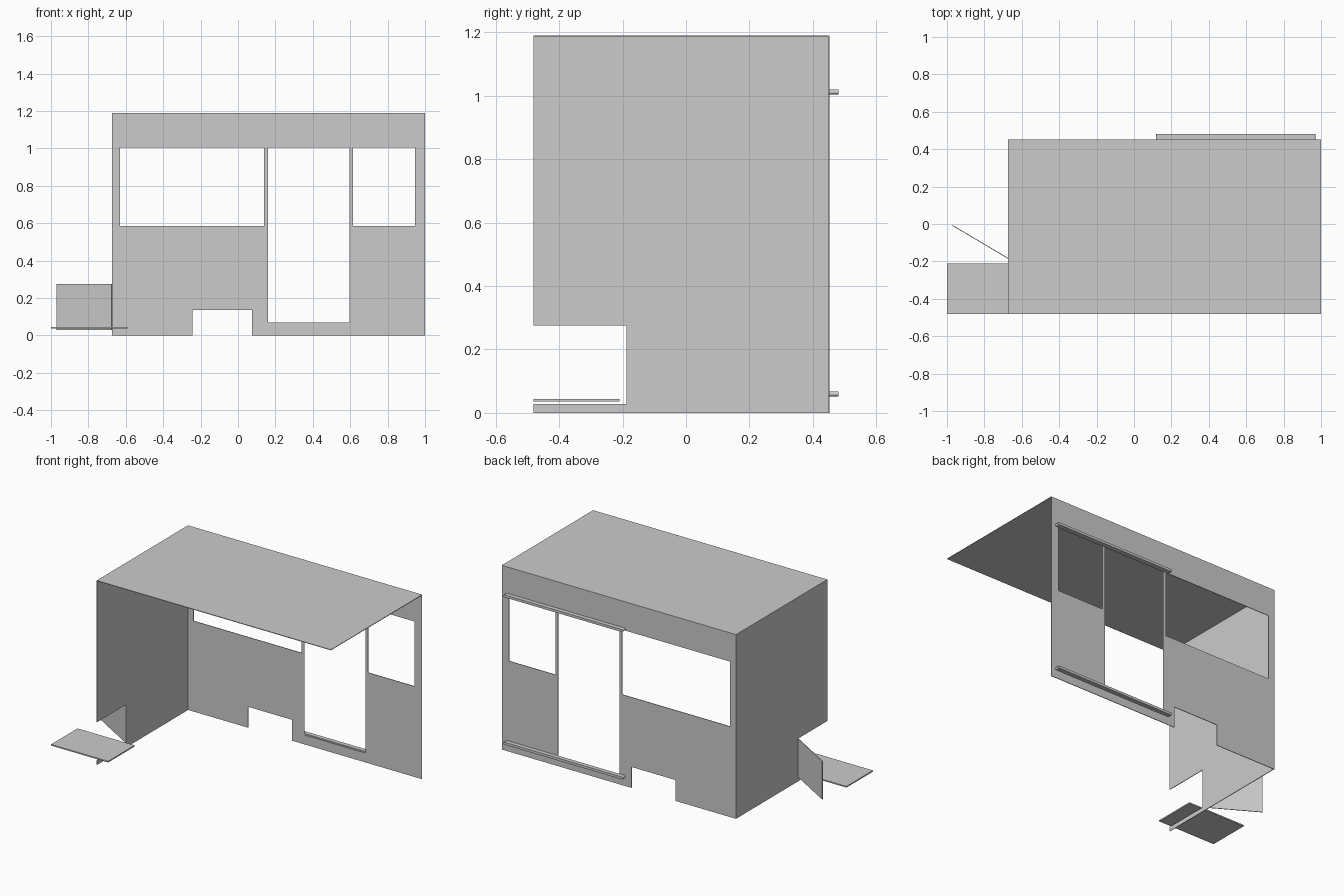
import bpy
from math import pi, cos, sin, atan2, hypot
from mathutils import Matrix, Vector

if "Cube" in bpy.data.objects:
    bpy.data.objects.remove(bpy.data.objects["Cube"])

T = 0.004                       # sheet thickness
X0, X1 = -0.674, 1.0            # body length
Y0, Y1 = -0.48, 0.452           # body depth
H = 1.19                        # body height


def rect(a, b, c, d):
    return [(a, c), (b, c), (b, d), (a, d)]


def sheet(name, loops, thick, origin, u, v):
    """Filled flat outline (later loops are holes) in the u/v plane, extruded about it."""
    cu = bpy.data.curves.new(name, 'CURVE')
    cu.dimensions = '2D'
    cu.fill_mode = 'BOTH'
    cu.extrude = thick / 2
    for pts in loops:
        s = cu.splines.new('POLY')
        s.points.add(len(pts) - 1)
        for p, (a, b) in zip(s.points, pts):
            p.co = (a, b, 0, 1)
        s.use_cyclic_u = True
    tmp = bpy.data.objects.new(name + "_outline", cu)
    bpy.context.collection.objects.link(tmp)
    bpy.context.view_layer.update()
    me = bpy.data.meshes.new_from_object(
        tmp.evaluated_get(bpy.context.evaluated_depsgraph_get()))
    bpy.data.objects.remove(tmp)
    u, v = Vector(u), Vector(v)
    m = Matrix((u, v, u.cross(v))).transposed().to_4x4()
    m.translation = origin
    me.transform(m)
    me.name = name
    ob = bpy.data.objects.new(name, me)
    bpy.context.collection.objects.link(ob)
    for p in me.polygons:
        p.use_smooth = False
    return ob


X, Y, Z = (1, 0, 0), (0, 1, 0), (0, 0, 1)

# Long wall: wheel notch in the outline, two windows and a doorway as holes
wall = [(X0, 0), (-0.243, 0), (-0.243, 0.135), (0.074, 0.135), (0.074, 0),
        (X1, 0), (X1, H), (X0, H)]
sheet("side_wall", [wall,
                    rect(-0.63, 0.14, 0.585, 1.004),
                    rect(0.16, 0.597, 0.06, 1.004),
                    rect(0.616, 0.947, 0.585, 1.004)],
      T, (0, Y1 - T / 2, 0), X, Z)

# End wall with the hatch opening at the outer corner
end = [(Y0, 0), (Y1 - T, 0), (Y1 - T, H), (Y0, H), (Y0, 0.276),
       (-0.187, 0.276), (-0.187, 0.028), (Y0, 0.028)]
sheet("end_wall", [end], T, (X0 + T / 2, 0, 0), Y, Z)

# Roof
sheet("roof", [rect(X0, X1, Y0, Y1)], T, (0, 0, H - T / 2), X, Y)

# Slide-out tray
sheet("tray", [rect(-1.0, -0.592, Y0, -0.21)], 0.008, (0, 0, 0.04), X, Y)

# Open hatch flap, hinged on the end wall
hx, hy = X0, -0.183
dx, dy = -0.97 - hx, -0.008 - hy
n = hypot(dx, dy)
sheet("hatch_flap", [rect(0, n, 0.028, 0.276)], T,
      (hx, hy, 0), (dx / n, dy / n, 0), Z)

# Round-ended sliding door rails on the outside
R = 0.008
for name, z in (("upper_rail", 1.012), ("lower_rail", 0.06)):
    prof = [(cx + R * cos(s + i * pi / 8), z + R * sin(s + i * pi / 8))
            for cx, s in ((0.97 - R, -pi / 2), (0.117 + R, pi / 2))
            for i in range(9)]
    sheet(name, [prof], 0.48 - Y1, (0, (0.48 + Y1) / 2, 0), X, Z)
